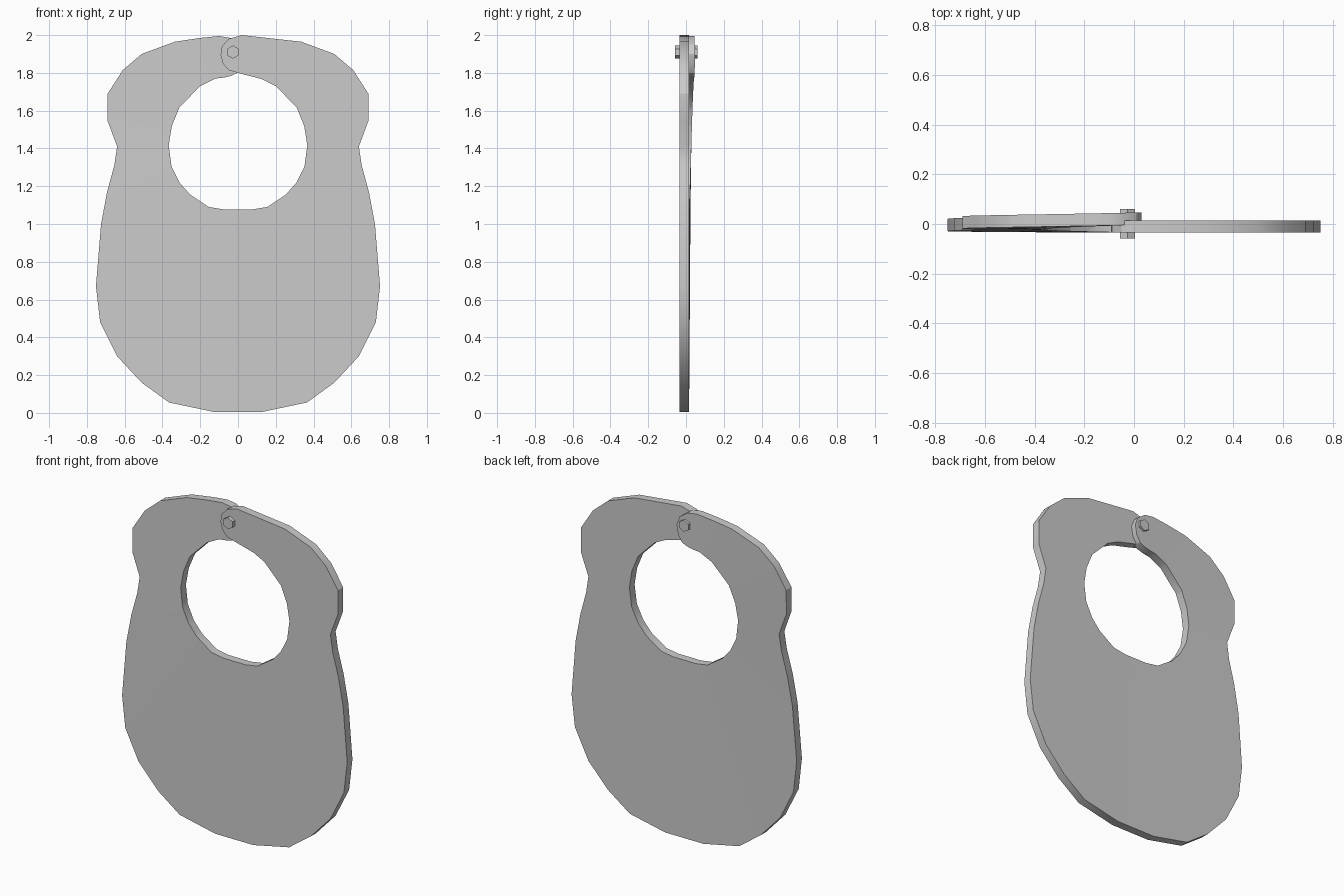
import bpy, bmesh
from math import atan2, pi, cos, sin, radians
from mathutils import Vector

cube = bpy.data.objects.get("Cube")
if cube:
    bpy.data.objects.remove(cube, do_unlink=True)

FRONT, THICK, HOLE_Z = -0.035, 0.05, 1.42

grey = bpy.data.materials.new("plain grey")
grey.use_nodes = True
grey.diffuse_color = (0.6, 0.6, 0.6, 1)
grey.node_tree.nodes["Principled BSDF"].inputs["Base Color"].default_value = (0.6, 0.6, 0.6, 1)

# Half outline (x, z): outer edge going up, neck hole going down
outer = [(0, 0.005), (0.127, 0.005), (0.365, 0.055), (0.51, 0.16), (0.64, 0.3),
         (0.73, 0.48), (0.752, 0.67), (0.725, 1.0), (0.693, 1.17), (0.655, 1.31),
         (0.64, 1.41), (0.69, 1.545), (0.69, 1.69), (0.61, 1.815), (0.51, 1.9),
         (0.335, 1.965)]
inner = [(0.2, 1.73), (0.31, 1.618), (0.35, 1.52), (0.367, 1.417), (0.352, 1.305),
         (0.31, 1.22), (0.255, 1.157), (0.155, 1.09), (0.075, 1.077), (0, 1.077)]
# Rounded strap ends, the left one lapping over the right one
left_tip = [(0.02, 2.0), (-0.05, 1.98), (-0.085, 1.94), (-0.092, 1.895),
            (-0.08, 1.85), (-0.05, 1.815), (0, 1.8), (0.127, 1.767)]
right_tip = [(0.2, 1.985), (0.1, 1.995), (0.04, 1.985), (-0.01, 1.95), (-0.03, 1.9),
             (-0.02, 1.84), (0.005, 1.8), (0.035, 1.785), (0.075, 1.775), (0.12, 1.77)]


def add_half(bm, tip, side):
    verts = [bm.verts.new((side * x, FRONT, z)) for x, z in outer + tip + inner]
    bm.faces.new(verts if side > 0 else verts[::-1])


def finish(bm, name):
    bmesh.ops.recalc_face_normals(bm, faces=bm.faces)
    mesh = bpy.data.meshes.new(name)
    bm.to_mesh(mesh)
    bm.free()
    mesh.materials.append(grey)
    obj = bpy.data.objects.new(name, mesh)
    bpy.context.collection.objects.link(obj)
    return obj


# Bib: right half is cut radially and swept back toward its strap end
bm = bmesh.new()
add_half(bm, right_tip, -1)
for step in range(1, 12):
    a = radians(15 * step)
    bmesh.ops.bisect_plane(bm, geom=bm.verts[:] + bm.edges[:] + bm.faces[:],
                           plane_co=(0, 0, HOLE_Z), plane_no=(cos(a), 0, -sin(a)))
for v in bm.verts:
    turn = atan2(-v.co.x, HOLE_Z - v.co.z) % (2 * pi)
    v.co.y += 0.031 * (turn / pi) ** 1.2
add_half(bm, left_tip, 1)
bmesh.ops.remove_doubles(bm, verts=bm.verts, dist=0.0005)
ext = bmesh.ops.extrude_face_region(bm, geom=bm.faces[:])
moved = [g for g in ext["geom"] if isinstance(g, bmesh.types.BMVert)]
bmesh.ops.translate(bm, verts=moved, vec=Vector((0, THICK, 0)))
bib = finish(bm, "bib")
bpy.ops.object.select_all(action="DESELECT")
bib.select_set(True)
bpy.context.view_layer.objects.active = bib
bpy.ops.object.shade_smooth_by_angle(angle=radians(30))

# Hexagonal fastener through both straps
bm = bmesh.new()
ring = [bm.verts.new((-0.027 + 0.035 * sin(i * pi / 3), -0.058, 1.91 + 0.035 * cos(i * pi / 3)))
        for i in range(6)]
cap = bm.faces.new(ring)
ext = bmesh.ops.extrude_face_region(bm, geom=[cap])
moved = [g for g in ext["geom"] if isinstance(g, bmesh.types.BMVert)]
bmesh.ops.translate(bm, verts=moved, vec=Vector((0, 0.118, 0)))
finish(bm, "strap_fastener")
